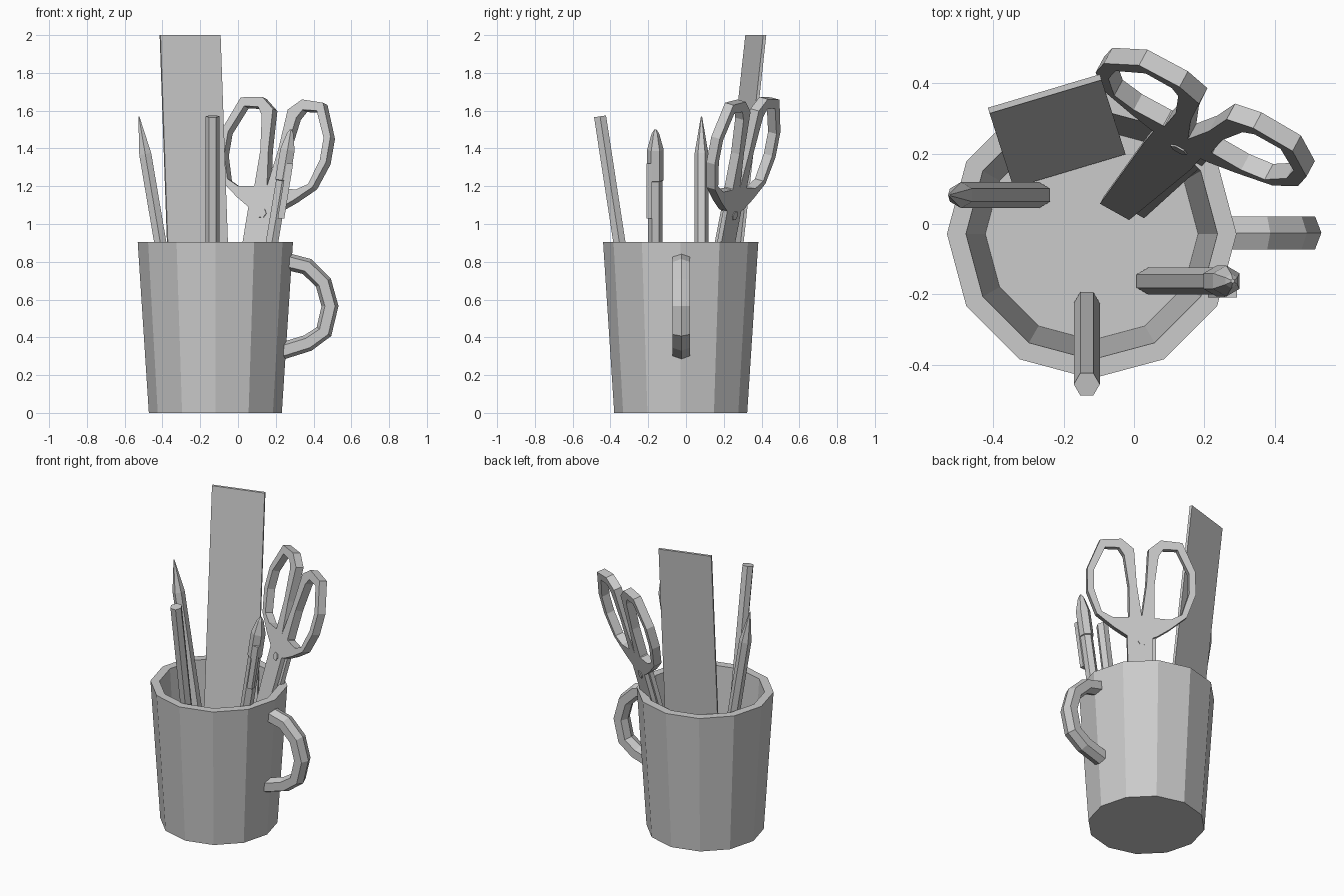
import bpy, bmesh, math
from mathutils import Vector

if "Cube" in bpy.data.objects:
    bpy.data.objects.remove(bpy.data.objects["Cube"])


def loft(name, rings, closed=False):
    """Skin a list of equal-sized rings; cap the ends unless closed."""
    bm = bmesh.new()
    vs = [[bm.verts.new(p) for p in r] for r in rings]
    n, m = len(rings), len(rings[0])
    for i in range(n if closed else n - 1):
        a, b = vs[i], vs[(i + 1) % n]
        for j in range(m):
            k = (j + 1) % m
            bm.faces.new((a[j], a[k], b[k], b[j]))
    if not closed:
        bm.faces.new(vs[0][::-1])
        bm.faces.new(vs[-1])
    bmesh.ops.recalc_face_normals(bm, faces=bm.faces)
    me = bpy.data.meshes.new(name)
    bm.to_mesh(me)
    bm.free()
    ob = bpy.data.objects.new(name, me)
    bpy.context.collection.objects.link(ob)
    return ob


def circle(c, u, v, r, n):
    return [c + r * (math.cos(2 * math.pi * i / n) * u + math.sin(2 * math.pi * i / n) * v)
            for i in range(n)]


def stick(name, base, tip, side, profile):
    """Six-sided rod along base-tip; profile is (fraction, radius)."""
    base, tip, side = Vector(base), Vector(tip), Vector(side)
    d = (tip - base).normalized()
    v = d.cross(side)
    return loft(name, [circle(base.lerp(tip, t), side, v, r, 6) for t, r in profile])


X, Y, Z = Vector((1, 0, 0)), Vector((0, 1, 0)), Vector((0, 0, 1))

# mug body with a hollow inside
mug = [(0, .352), (.905, .411), (.905, .357), (.06, .302)]
loft("mug", [circle(Vector((-.12, -.028, z)), X, Y, r, 12) for z, r in mug])

# mug handle: hexagonal section swept along a curve
path = [Vector((x, -.025, z)) for x, z in
        [(.245, .805), (.365, .775), (.452, .69), (.487, .565), (.455, .43), (.37, .37), (.235, .328)]]
rings = []
for i, p in enumerate(path):
    t = (path[min(i + 1, 6)] - path[max(i - 1, 0)]).normalized()
    o = t.cross(Y)
    rings.append([p + o * a + Y * b for a, b in
                  [(.045, 0), (.027, .047), (-.027, .047), (-.045, 0), (-.027, -.047), (.027, -.047)]])
loft("mug_handle", rings)

# pencils
stick("pencil_sharp", (-.27, .082, .07), (-.525, .082, 1.57), Y, [(0, .037), (.867, .037), (1, .003)])
stick("pencil_flat", (-.134, -.225, .07), (-.134, -.455, 1.57), X, [(0, .037), (1, .037)])

# pen with cap and clip
stick("pen", (.04, -.162, .07), (.28, -.162, 1.5), Y,
      [(0, .038), (.81, .038), (.812, .044), (.925, .044), (.985, .02), (1, .006)])
loft("pen_clip", [[Vector((x + dx, y, z)) for dx, y in
                   [(-.015, -.208), (.02, -.208), (.02, -.18), (-.015, -.18)]]
                  for x, z in [(.225, 1.03), (.272, 1.32)]])

# ruler
w, t = Vector((.318, .095, 0)), Vector((-.005, .016, 0))
loft("ruler", [[p, p + w, p + w + t, p + t] for p in
               (Vector((-.342, .103, .07)), Vector((-.41, .314, 2)))])

# scissors, laid out in their own tilted plane
P = Vector((.14, .235, 1.05))
U = Vector((.168, .187, .968)).normalized()
W = Vector((.87, -.49, -.07))
W = (W - U * W.dot(U)).normalized()
N = W.cross(U)


def at(a, b, c):
    return P + W * a + U * b + N * c


outer = [(-.09, .03), (-.17, .08), (-.275, .16), (-.33, .30), (-.33, .44), (-.25, .62),
         (-.12, .63), (-.045, .57), (-.03, .35), (0, .15), (0, 0)]
inner = [(-.08, .145), (-.175, .14), (-.245, .175), (-.29, .31), (-.29, .43), (-.22, .575),
         (-.135, .575), (-.105, .53), (-.077, .34), (-.076, .2), (-.076, .15)]
blade = [(-.09, .03), (-.088, -.15), (-.065, -1), (.03, -1), (.065, -.15), (.065, .03)]
h = .026
for s, side in ((1, "left"), (-1, "right")):
    loft(f"scissor_grip_{side}",
         [[at(s * o[0], o[1], h), at(s * i[0], i[1], h), at(s * i[0], i[1], -h), at(s * o[0], o[1], -h)]
          for o, i in zip(outer, inner)], closed=True)
    loft(f"scissor_blade_{side}",
         [[at(s * a, b, c) for a, b in blade] for c in (0, s * h)])
loft("scissor_pivot", [circle(at(0, 0, c), W, U, .026, 6) for c in (-.031, .031)])
